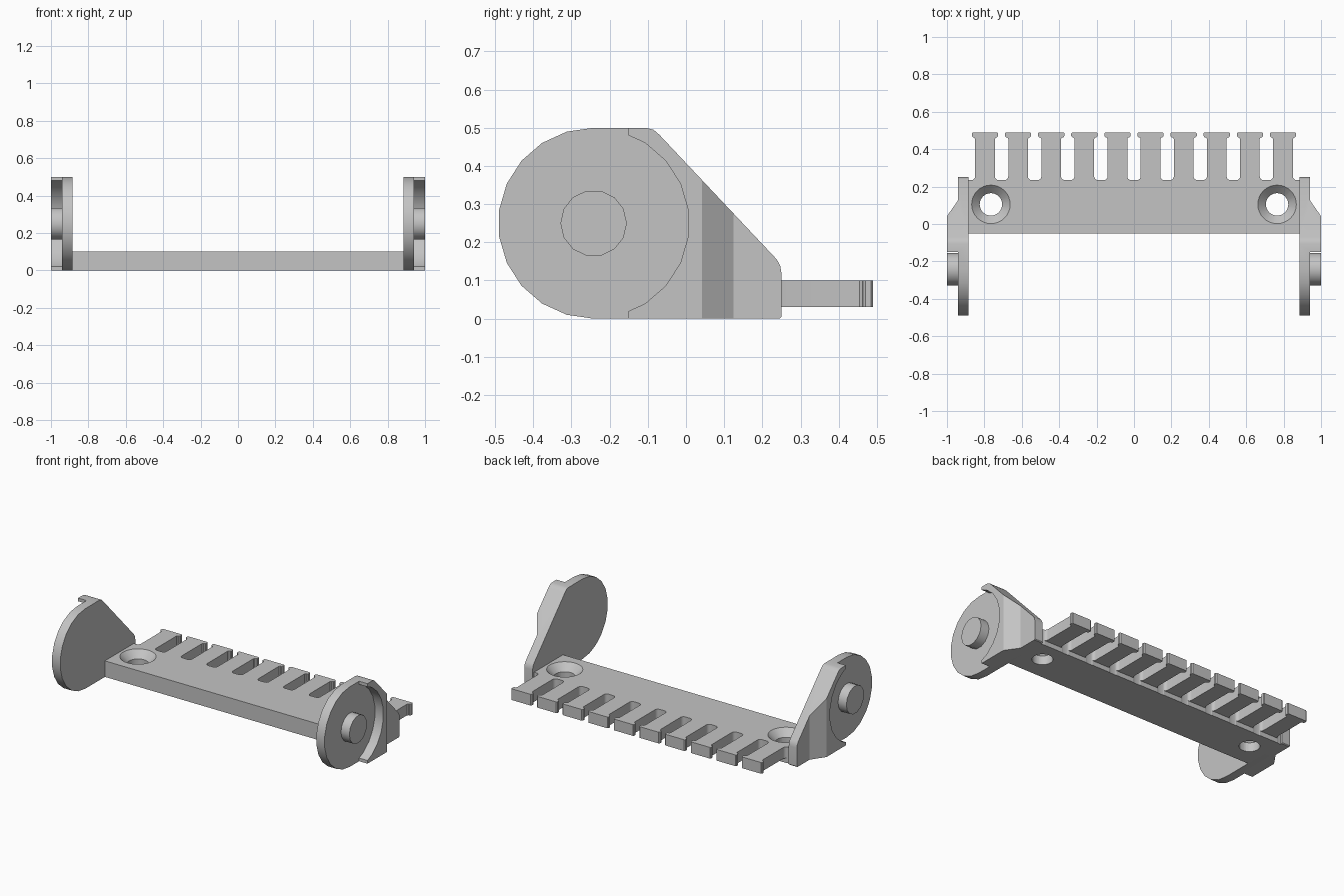
import bpy, bmesh
from math import sin, cos, radians

if "Cube" in bpy.data.objects:
    bpy.data.objects.remove(bpy.data.objects["Cube"], do_unlink=True)

grey = bpy.data.materials.new("light grey plastic")
grey.use_nodes = True
COLOUR = (0.55, 0.55, 0.55, 1)
grey.diffuse_color = COLOUR
grey.node_tree.nodes["Principled BSDF"].inputs["Base Color"].default_value = COLOUR


def arc(cx, cy, r, start, end, steps):
    """Points along an arc, angles in degrees, both ends included."""
    angles = [radians(start + (end - start) * i / steps) for i in range(steps + 1)]
    return [(cx + r * cos(a), cy + r * sin(a)) for a in angles]


def finish(name, bm):
    bmesh.ops.recalc_face_normals(bm, faces=bm.faces)
    mesh = bpy.data.meshes.new(name)
    bm.to_mesh(mesh)
    bm.free()
    mesh.materials.append(grey)
    obj = bpy.data.objects.new(name, mesh)
    bpy.context.collection.objects.link(obj)
    return obj


def prism(name, outline, axis, low, high):
    """Extrude an outline: (y, z) points along x, or (x, y) points along z."""
    bm = bmesh.new()
    place = (lambda p: (low, *p)) if axis == "x" else (lambda p: (*p, low))
    face = bm.faces.new([bm.verts.new(place(p)) for p in outline])
    top = bmesh.ops.extrude_face_region(bm, geom=[face])["geom"]
    move = (high - low, 0, 0) if axis == "x" else (0, 0, high - low)
    bmesh.ops.translate(bm, vec=move, verts=[v for v in top if isinstance(v, bmesh.types.BMVert)])
    return finish(name, bm)


def cone(name, x, y, r_low, r_high, low, high):
    bm = bmesh.new()
    bmesh.ops.create_cone(bm, cap_ends=True, segments=32, radius1=r_low,
                          radius2=r_high, depth=high - low)
    bmesh.ops.translate(bm, vec=(x, y, (low + high) / 2), verts=bm.verts)
    return finish(name, bm)


def select_only(obj):
    bpy.ops.object.select_all(action="DESELECT")
    obj.select_set(True)
    bpy.context.view_layer.objects.active = obj


def cut(target, cutter):
    cutter.hide_render = True
    mod = target.modifiers.new("cut", "BOOLEAN")
    mod.operation, mod.solver, mod.object = "DIFFERENCE", "EXACT", cutter
    select_only(target)
    bpy.ops.object.modifier_apply(modifier=mod.name)
    bpy.data.objects.remove(cutter, do_unlink=True)


def smooth(obj):
    select_only(obj)
    bpy.ops.object.shade_smooth_by_angle(angle=radians(30))


# Comb bar: a straight bar whose back edge carries ten flared teeth
BACK, PITCH, STEM, HEAD, FILLET = 0.235, 0.177, 0.0525, 0.07, 0.02
half_tooth = arc(STEM + FILLET, BACK + FILLET, FILLET, 270, 180, 4)
half_tooth += [(STEM, 0.455), (STEM + 0.005, 0.462), (HEAD - 0.005, 0.464),
               (HEAD, 0.47), (HEAD, 0.485), (HEAD - 0.005, 0.49)]
outline = [(-0.885, -0.05), (0.885, -0.05), (0.885, BACK)]
for i in range(10):
    cx = (4.5 - i) * PITCH
    outline += [(cx + x, y) for x, y in half_tooth]
    outline += [(cx - x, y) for x, y in reversed(half_tooth)]
outline.append((-0.885, BACK))
bar = prism("comb_bar", outline, "z", 0, 0.1)

# Teeth are thinner than the bar: clear the space beneath them
cut(bar, prism("under_teeth_cutter", [(BACK + 0.002, -0.1), (0.6, -0.1), (0.6, 0.03),
                                      (BACK + 0.002, 0.03)], "x", -1.2, 1.2))

# Countersunk screw holes
for x in (-0.765, 0.765):
    cut(bar, cone("hole_cutter", x, 0.105, 0.06, 0.06, -0.02, 0.12))
    cut(bar, cone("countersink_cutter", x, 0.105, 0.055, 0.113, 0.052, 0.11))
smooth(bar)

# End brackets: round disc flowing into a sloped arm, with a recessed outer face
CY, CZ, R = -0.242, 0.25, 0.25
INNER, MID, OUTER, LIP = 0.885, 0.942, 1.0, -0.15
STEP = 360 / 22
plate_outline = arc(CY, CZ, R, 90, 270, 11)
plate_outline += [(0.245, 0), (0.25, 0.005), (0.25, 0.12), (0.247, 0.138), (0.238, 0.155),
                  (-0.07, 0.482), (-0.085, 0.495), (-0.105, 0.5)]
recess = [(-1, -1), (LIP, -1), (LIP, CZ - 0.23)]
recess += arc(CY, CZ, R, -3.5 * STEP, 3.5 * STEP, 7)
recess += [(LIP, CZ + 0.23), (LIP, 2), (-1, 2)]
slope = [(MID, 0.125), (1.06, -0.045), (1.06, 0.4), (MID, 0.4)]

for side, label in ((-1, "right"), (1, "left")):
    plate = prism(label + "_bracket", plate_outline, "x", side * INNER, side * OUTER)
    cut(plate, prism("recess_cutter", recess, "x", side * MID, side * 1.1))
    cut(plate, prism("slope_cutter", [(side * x, y) for x, y in slope], "z", -0.5, 1))
    smooth(plate)
    # Pivot boss in the middle of the disc
    boss_outline = arc(CY, CZ, 0.087, 0, 360, 14)[:-1]
    boss = prism(label + "_pivot_boss", boss_outline, "x", side * (MID - 0.02), side * OUTER)
    smooth(boss)
